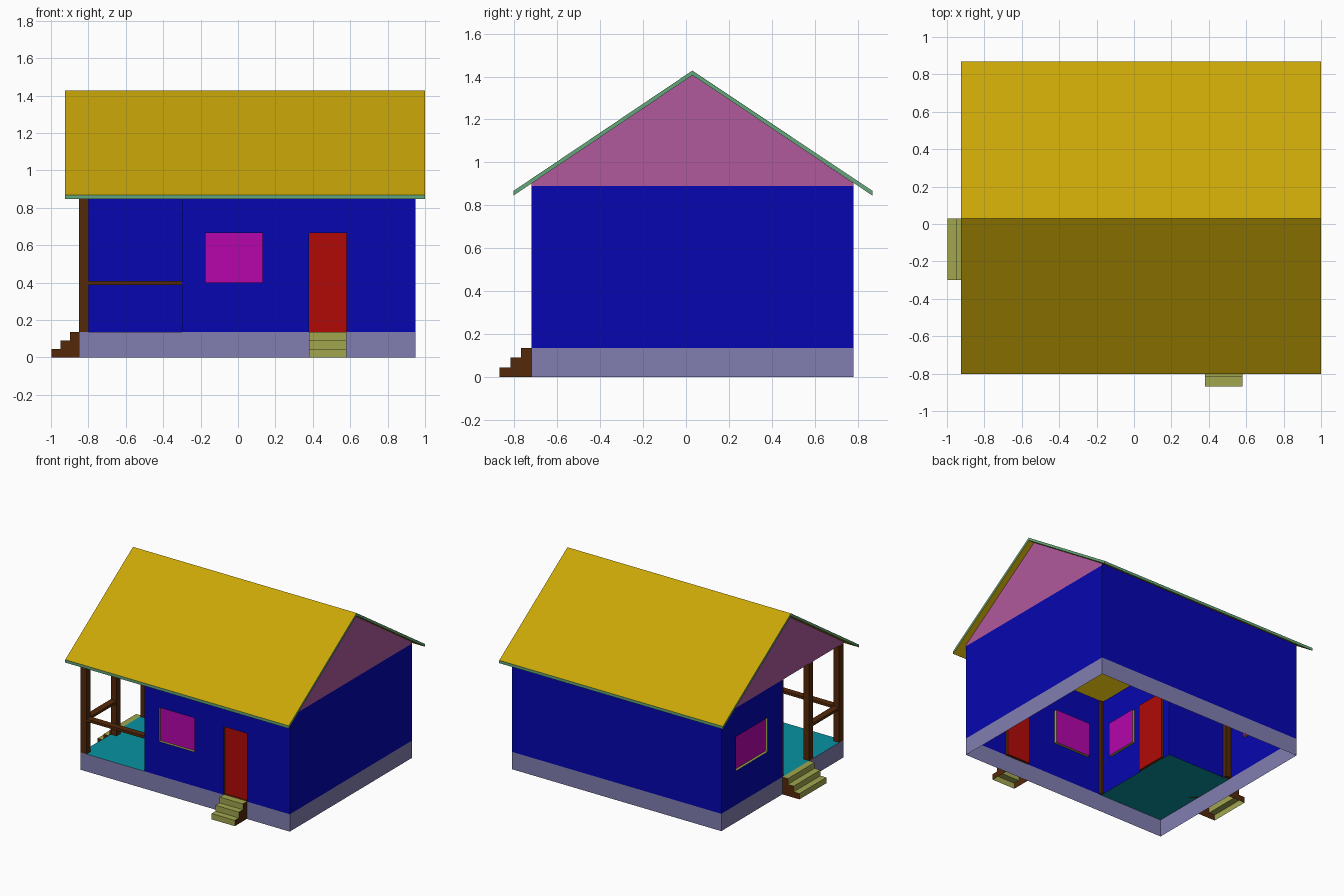
import bpy
from mathutils import Vector as V

if "Cube" in bpy.data.objects:
    bpy.data.objects.remove(bpy.data.objects["Cube"])


def mat(name, r, g, b):
    m = bpy.data.materials.new(name)
    m.diffuse_color = [(c / 255) ** 2.2 for c in (r, g, b)] + [1]
    m.use_nodes = True
    m.node_tree.nodes["Principled BSDF"].inputs["Base Color"].default_value = m.diffuse_color
    return m


BLUE = mat("wall_blue", 14, 14, 175)
GREY = mat("plinth_grey", 128, 125, 175)
YELLOW = mat("roof_yellow", 200, 165, 16)
GREEN = mat("edge_green", 100, 165, 120)
PINK = mat("gable_pink", 175, 90, 155)
MAGENTA = mat("window_magenta", 180, 15, 170)
RED = mat("door_red", 175, 18, 16)
BROWN = mat("wood_brown", 85, 45, 18)
OLIVE = mat("step_olive", 160, 165, 80)
TEAL = mat("floor_teal", 16, 145, 160)


def mesh(name, polys, mats):
    """polys: list of (corner points, material index)"""
    verts, faces, index = [], [], {}
    for pts, _ in polys:
        face = []
        for p in pts:
            k = tuple(round(c, 4) for c in p)
            if k not in index:
                index[k] = len(verts)
                verts.append(k)
            face.append(index[k])
        faces.append(face)
    me = bpy.data.meshes.new(name)
    me.from_pydata(verts, [], faces)
    for m in mats:
        me.materials.append(m)
    for f, (_, i) in zip(me.polygons, polys):
        f.material_index = i
    ob = bpy.data.objects.new(name, me)
    bpy.context.collection.objects.link(ob)
    return ob


def box(name, x, y, z, m):
    bpy.ops.mesh.primitive_cube_add(size=1, location=[(a + b) / 2 for a, b in (x, y, z)])
    ob = bpy.context.object
    ob.name = name
    ob.scale = [b - a for a, b in (x, y, z)]
    ob.data.materials.append(m)


def wall(name, start, end, z0, z1, m, openings=()):
    """Sheet wall (outside on the right of start->end); openings are
    (distance0, distance1, low, high, material), recessed to the inside."""
    a = V((*start, 0))
    d = V((*end, 0)) - a
    length = d.length
    d.normalize()
    inward = V((-d.y, d.x, 0)) * 0.02

    def P(u, z, depth=0):
        return a + d * u + V((0, 0, z)) + inward * depth

    us = sorted({0, length, *(v for o in openings for v in o[:2])})
    zs = sorted({z0, z1, *(v for o in openings for v in o[2:4])})
    polys = []
    for u, v in zip(us, us[1:]):
        for s, t in zip(zs, zs[1:]):
            if not any(o[0] < (u + v) / 2 < o[1] and o[2] < (s + t) / 2 < o[3] for o in openings):
                polys.append(([P(u, s), P(v, s), P(v, t), P(u, t)], 0))
    for i, (u, v, s, t, pane) in enumerate(openings):
        rim = [(u, s), (v, s), (v, t), (u, t)]
        # reveal around the opening, then the pane or door leaf
        for p, q in zip(rim, rim[1:] + rim[:1]):
            polys.append(([P(*p), P(*q), P(*q, 1), P(*p, 1)], 1 if pane == MAGENTA else 2))
        mesh(f"{name}_{'window' if pane == MAGENTA else 'door'}_{i}",
             [([P(*p, 1) for p in rim], 0)], [pane])
    mesh(name, polys, [m, OLIVE, BROWN])


# Main dimensions
X0, X1, Y0, Y1 = -0.85, 0.95, -0.72, 0.78
PX, PY, YM = -0.30, 0.03, 0.03
FLOOR, TOP, EAVE = 0.135, 0.89, 0.904
WZ, DZ = (0.40, 0.665), (FLOOR, 0.665)

# Plinth ring, open below
corners = [(X0, Y0), (X1, Y0), (X1, Y1), (X0, Y1)]
for n, p, q in zip(("front", "right", "back", "left"), corners, corners[1:] + corners[:1]):
    wall(f"plinth_{n}", p, q, 0, FLOOR, GREY)

# Porch floor
mesh("porch_floor", [([(X0, Y0, FLOOR), (PX, Y0, FLOOR), (PX, PY, FLOOR), (X0, PY, FLOOR)], 0)], [TEAL])

# House walls around the corner porch
wall("front_wall", (PX, Y0), (X1, Y0), FLOOR, EAVE, BLUE,
     [(0.125, 0.43, *WZ, MAGENTA), (0.68, 0.88, *DZ, RED)])
wall("right_wall", (X1, Y0), (X1, Y1), FLOOR, TOP, BLUE)
wall("back_wall", (X1, Y1), (X0, Y1), FLOOR, EAVE, BLUE)
wall("left_wall", (X0, Y1), (X0, PY), FLOOR, TOP, BLUE, [(0.18, 0.57, *WZ, MAGENTA)])
wall("porch_back_wall", (X0, PY), (PX, PY), FLOOR, TOP, BLUE)
wall("porch_side_wall", (PX, PY), (PX, Y0), FLOOR, TOP, BLUE,
     [(0.06, 0.31, *DZ, RED), (0.38, 0.64, *WZ, MAGENTA)])

# Gables
for n, x in (("left", X0), ("right", X1)):
    mesh(f"{n}_gable", [([(x, Y0, TOP), (x, Y1, TOP), (x, Y1, EAVE),
                          (x, YM, 1.408), (x, Y0, EAVE)], 0)], [PINK])

# Roof: chevron profile extruded along x, green edges
top = [(-0.803, 0.868), (YM, 1.428), (0.868, 0.868)]
low = [(y, z - 0.022) for y, z in top]
RX0, RX1 = -0.925, 1.0
polys = []
for line in (top, low):
    for p, q in zip(line, line[1:]):
        polys.append(([(RX0, *p), (RX1, *p), (RX1, *q), (RX0, *q)], 0))
for k in (0, 2):
    polys.append(([(RX0, *low[k]), (RX1, *low[k]), (RX1, *top[k]), (RX0, *top[k])], 1))
for x in (RX0, RX1):
    for k in (0, 1):
        polys.append(([(x, *low[k]), (x, *low[k + 1]), (x, *top[k + 1]), (x, *top[k])], 1))
mesh("roof", polys, [YELLOW, GREEN])

# Porch posts and rails
W = 0.05
box("corner_post", (X0, X0 + W), (Y0, Y0 + W), (FLOOR, EAVE), BROWN)
box("entry_post", (X0, X0 + W), (-0.35, -0.30), (FLOOR, TOP), BROWN)
box("wall_post", (X0 + 0.002, X0 + W), (PY - 0.02, PY + 0.03), (FLOOR, TOP), BROWN)
box("inner_corner_post", (PX + 0.002, PX + 0.022), (Y0 + 0.002, Y0 + 0.022), (FLOOR, TOP), BROWN)
box("front_rail", (X0 + W, PX), (Y0, Y0 + W), (0.388, 0.408), BROWN)
box("side_rail", (X0, X0 + W), (Y0 + W, -0.35), (0.388, 0.408), BROWN)


# Steps: olive treads and risers, brown sides, open below
def steps(name, origin, out, side, width):
    o, out, side = V((*origin, 0)), V((*out, 0)), V((*side, 0)) * width
    polys = []

    def P(d, z):
        return o + out * d + V((0, 0, z))

    for i in range(3):
        far, near = 0.148 - 0.05 * i, max(0, 0.098 - 0.05 * i)
        lo, hi = 0.045 * i, 0.045 * (i + 1)
        for p, q in ((P(far, lo), P(far, hi)), (P(far, hi), P(near, hi))):
            polys.append(([p, p + side, q + side, q], 0))
        for s in (V((0, 0, 0)), side):
            polys.append(([P(far, 0) + s, P(near, 0) + s, P(near, hi) + s, P(far, hi) + s], 1))
    mesh(name, polys, [OLIVE, BROWN])


steps("front_steps", (0.38, Y0), (0, -1), (1, 0), 0.20)
steps("porch_steps", (X0, -0.30), (-1, 0), (0, 1), 0.33)
